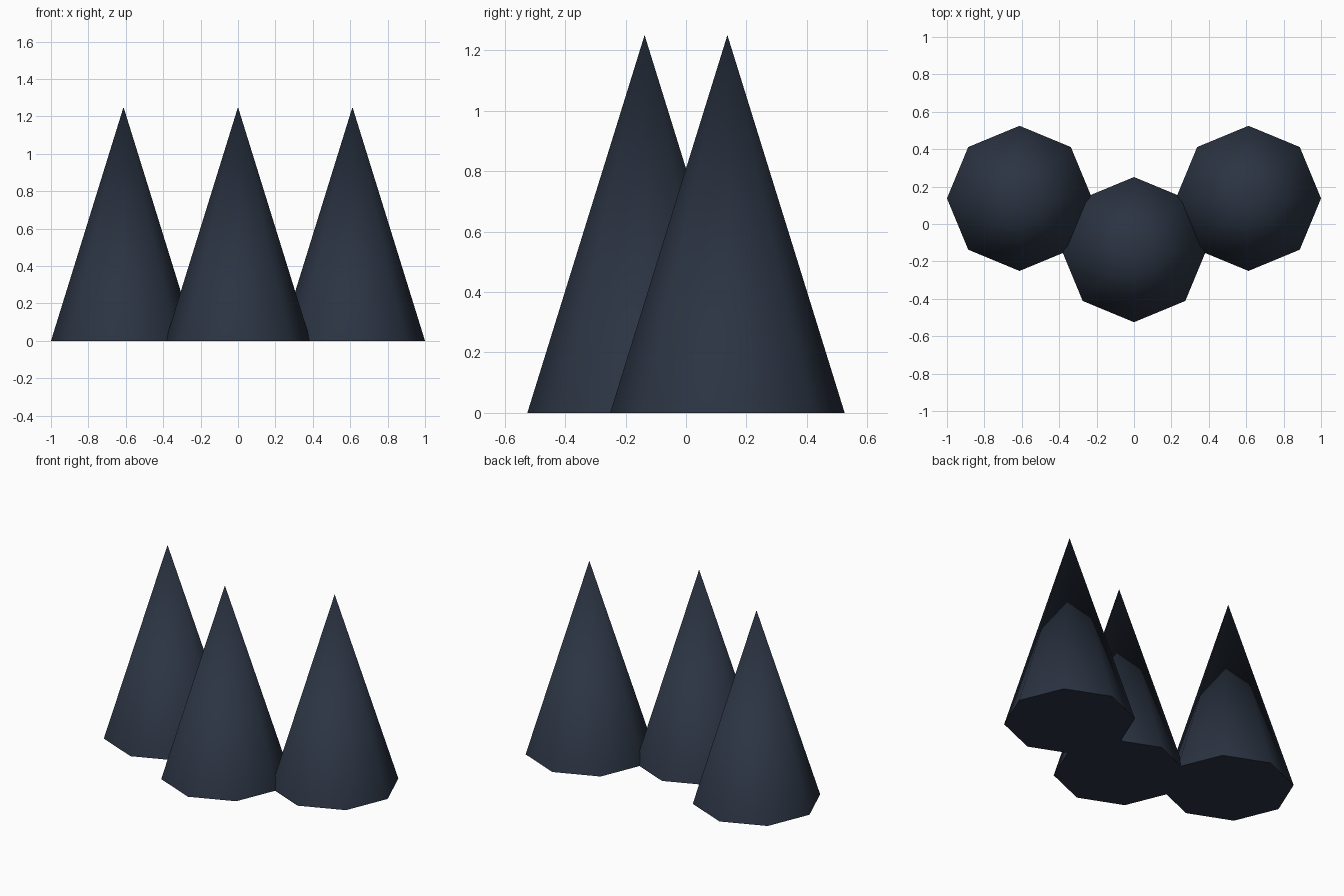
import bpy
from math import radians

if "Cube" in bpy.data.objects:
    bpy.data.objects.remove(bpy.data.objects["Cube"])

RADIUS, HEIGHT = 0.388, 1.25

# Dark slate blue surface
slate = bpy.data.materials.new("dark_slate")
slate.diffuse_color = (0.024, 0.034, 0.055, 1)
slate.use_nodes = True
slate.node_tree.nodes["Principled BSDF"].inputs["Base Color"].default_value = slate.diffuse_color


def cone(name, x, y):
    # Eight-sided closed cone, corners on the axes, standing on the ground
    bpy.ops.mesh.primitive_cone_add(vertices=8, radius1=RADIUS, radius2=0,
                                    depth=HEIGHT, location=(x, y, HEIGHT / 2))
    obj = bpy.context.object
    obj.name = name
    obj.data.materials.append(slate)
    # Smooth sides, crisp base rim
    bpy.ops.object.shade_smooth_by_angle(angle=radians(60))
    return obj


# One cone in front, a mirrored pair behind
cone("front_cone", 0, -0.137)
for side, sign in (("left", -1), ("right", 1)):
    cone(f"{side}_cone", sign * (1 - RADIUS), 0.137)
